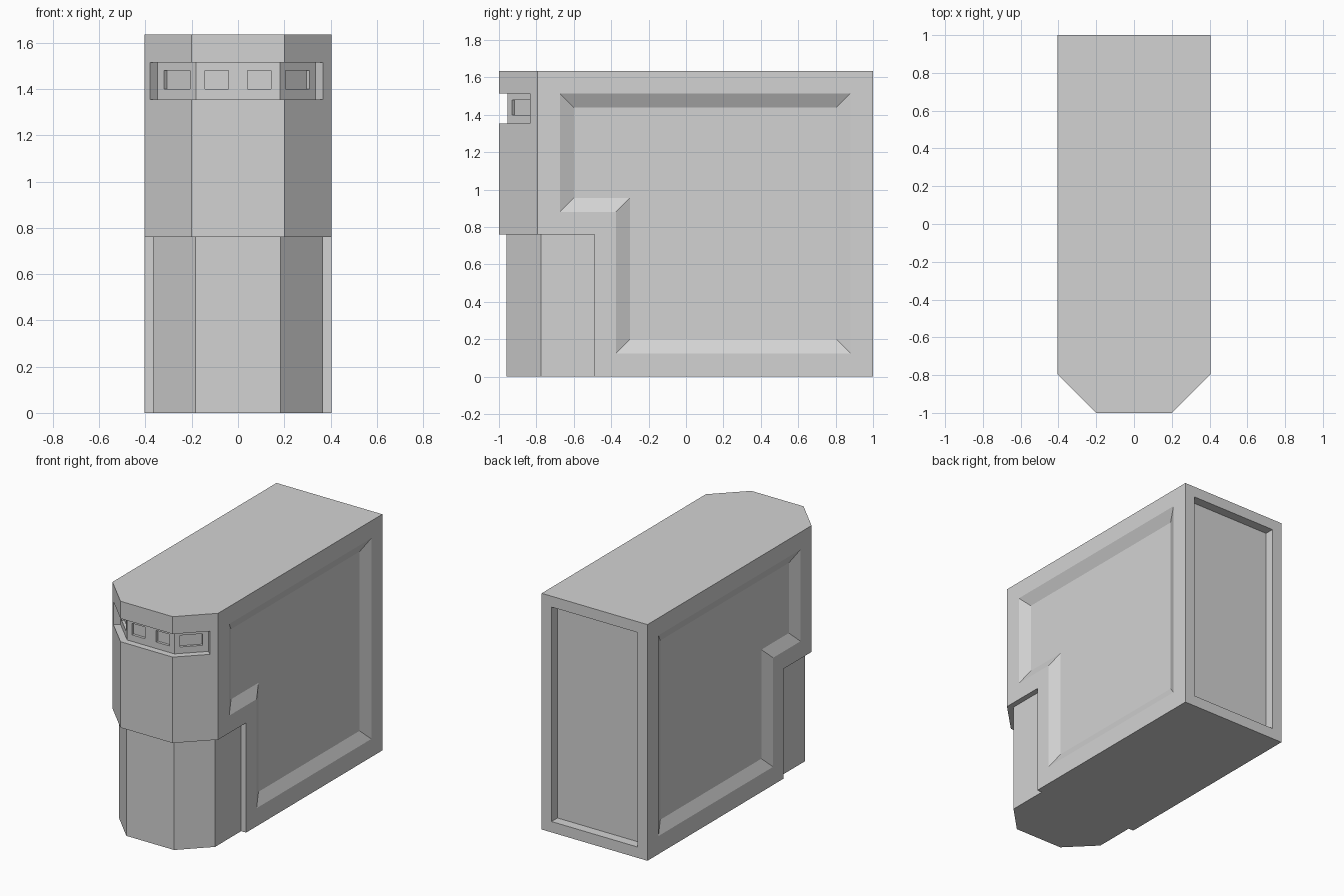
import bpy, bmesh
from math import sqrt

old = bpy.data.objects.get("Cube")
if old:
    bpy.data.objects.remove(old, do_unlink=True)

HALF, TOP, STEP = 0.405, 1.635, 0.76

grey = bpy.data.materials.new("light grey")
grey.use_nodes = True
grey.diffuse_color = (0.65, 0.65, 0.65, 1)
grey.node_tree.nodes["Principled BSDF"].inputs["Base Color"].default_value = (0.65, 0.65, 0.65, 1)


def loft(name, ring_a, ring_b):
    """Closed solid between two matching rings of points."""
    bm = bmesh.new()
    a = [bm.verts.new(p) for p in ring_a]
    b = [bm.verts.new(p) for p in ring_b]
    bm.faces.new(a)
    bm.faces.new(b)
    for i in range(len(a)):
        j = (i + 1) % len(a)
        bm.faces.new((a[i], a[j], b[j], b[i]))
    bmesh.ops.recalc_face_normals(bm, faces=bm.faces)
    mesh = bpy.data.meshes.new(name)
    bm.to_mesh(mesh)
    bm.free()
    mesh.materials.append(grey)
    obj = bpy.data.objects.new(name, mesh)
    bpy.context.collection.objects.link(obj)
    return obj


def prism(name, plan, z0, z1):
    return loft(name, [(x, y, z0) for x, y in plan], [(x, y, z1) for x, y in plan])


def mirrored(half):
    """Complete a plan outline given for x > 0."""
    return half + [(-x, y) for x, y in reversed(half)]


def cut(cutter):
    cutter.hide_render = True
    mod = body.modifiers.new("cut", "BOOLEAN")
    mod.operation = "DIFFERENCE"
    mod.solver = "EXACT"
    mod.object = cutter
    bpy.context.view_layer.objects.active = body
    bpy.ops.object.modifier_apply(modifier=mod.name)
    bpy.data.objects.remove(cutter, do_unlink=True)


# Body with chamfered front
body = prism("body", mirrored([(HALF, 1), (HALF, -0.795), (0.2, -1)]), 0, TOP)

# Narrower lower front
lower = [(0.5, -0.49), (0.367, -0.49), (0.367, -0.775), (0.183, -0.96)]
wrap = [(-0.5, -1.2), (0.5, -1.2)]
cut(prism("lower_front_cutter", mirrored(lower) + wrap, -0.1, STEP))


# Stepped, sloping side panels
def panel_ring(x, t):
    pts = [(-0.675 + t, 1.515 - t), (0.88 - t, 1.515 - t), (0.88 - t, 0.125 + t),
           (-0.375 + t, 0.125 + t), (-0.375 + t, 0.88 + t), (-0.675 + t, 0.88 + t)]
    return [(x, y, z) for y, z in pts]


DEPTH, SLOPE = 0.038, 0.075
for s in (-1, 1):
    cut(loft("side_panel_cutter",
             panel_ring(s * (HALF + DEPTH / 2), -SLOPE / 2),
             panel_ring(s * (HALF - DEPTH), SLOPE)))

# Back recess
rim = 0.075
cut(prism("back_cutter", mirrored([(HALF - rim, 1.1), (HALF - rim, 0.935)]), rim, TOP - rim))


# Slot wrapping round the front
def on_chamfer(x, out):
    """Point on the chamfer at x, moved outward by a distance."""
    return (x + out / sqrt(2), x - 1.2 - out / sqrt(2))


def flip(p):
    return (-p[0], p[1])


SLOT = 0.045
slot = [on_chamfer(0.367, 0.1), on_chamfer(0.367, -SLOT), (0.181, -0.955), (-0.181, -0.955),
        flip(on_chamfer(0.38, -SLOT)), flip(on_chamfer(0.38, 0.1)), (-0.241, -1.1), (0.241, -1.1)]
cut(prism("slot_cutter", slot, 1.355, 1.515))

# Small windows in the slot
WINDOW, SILL, HEAD = 0.018, 1.4, 1.48
for s in (-1, 1):
    plan = [(s * 0.042, -0.975), (s * 0.143, -0.975),
            (s * 0.143, -0.955 + WINDOW), (s * 0.042, -0.955 + WINDOW)]
    cut(prism("front_window_cutter", plan, SILL, HEAD))
for s, near, far in ((1, 0.238, 0.34), (-1, 0.24, 0.352)):
    plan = [on_chamfer(near, -0.025), on_chamfer(far, -0.025),
            on_chamfer(far, -SLOT - WINDOW), on_chamfer(near, -SLOT - WINDOW)]
    cut(prism("corner_window_cutter", [(s * x, y) for x, y in plan], SILL, HEAD))
